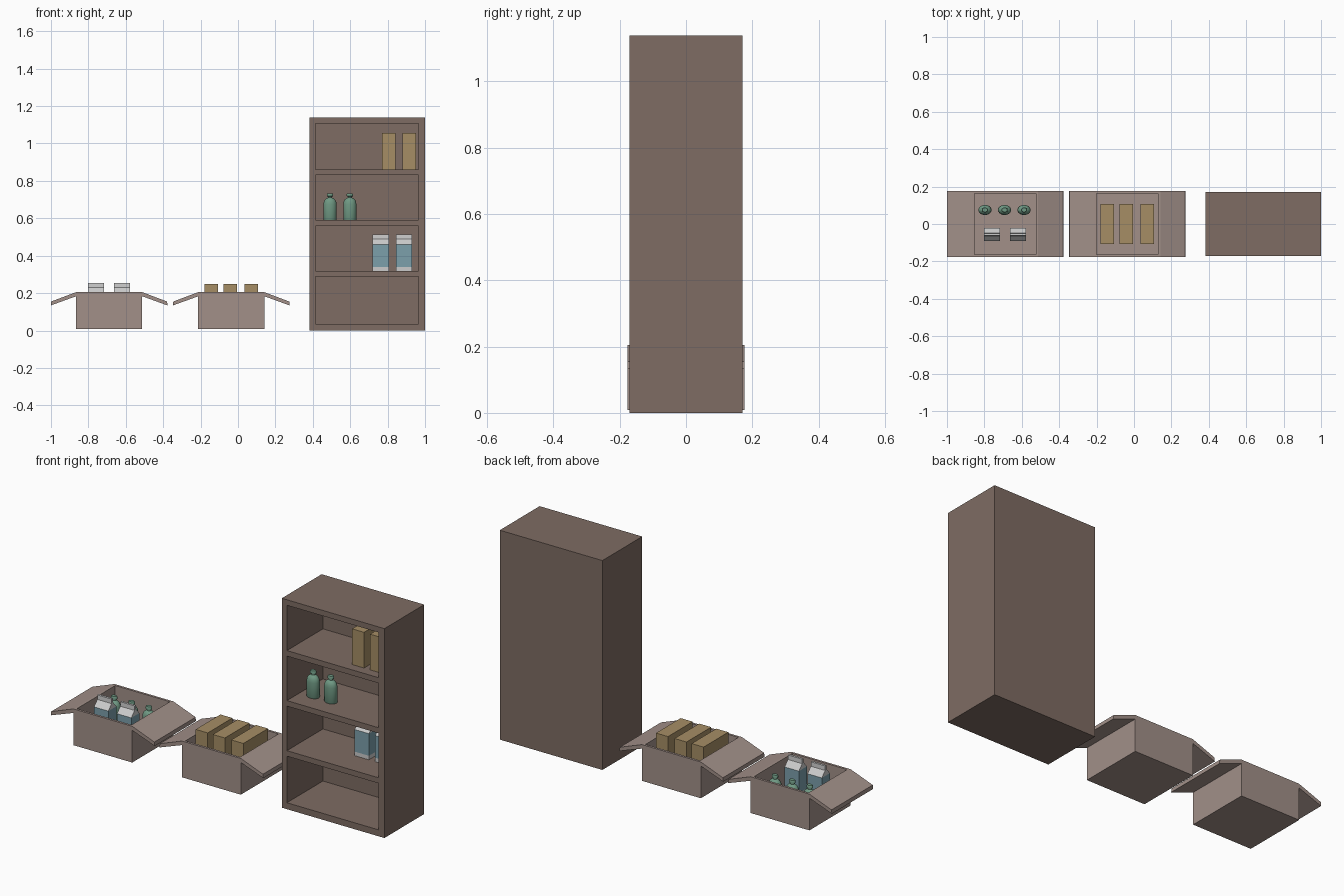
import bpy, bmesh, math

if "Cube" in bpy.data.objects:
    bpy.data.objects.remove(bpy.data.objects["Cube"])


def material(name, rgb):
    m = bpy.data.materials.new(name)
    m.diffuse_color = (*rgb, 1)
    m.use_nodes = True
    m.node_tree.nodes["Principled BSDF"].inputs["Base Color"].default_value = m.diffuse_color
    return m


WOOD = material("dark_wood", (0.21, 0.15, 0.125))
CARD = material("cardboard", (0.36, 0.28, 0.25))
TAN = material("tan_card", (0.38, 0.27, 0.13))
GREEN = material("green_plastic", (0.16, 0.32, 0.23))
BLUE = material("blue_band", (0.20, 0.35, 0.41))
WHITE = material("white_card", (0.65, 0.65, 0.65))


def finish(name, bm, *mats):
    bmesh.ops.recalc_face_normals(bm, faces=bm.faces)
    me = bpy.data.meshes.new(name)
    bm.to_mesh(me)
    bm.free()
    ob = bpy.data.objects.new(name, me)
    bpy.context.collection.objects.link(ob)
    for m in mats:
        me.materials.append(m)
    return ob


def add_box(bm, x0, x1, y0, y1, z0, z1):
    vs = bmesh.ops.create_cube(bm, size=1)["verts"]
    for v in vs:
        v.co.x = x1 if v.co.x > 0 else x0
        v.co.y = y1 if v.co.y > 0 else y0
        v.co.z = z1 if v.co.z > 0 else z0
    return vs


def extrude_profile(bm, pts, vec):
    f = bm.faces.new([bm.verts.new(p) for p in pts])
    r = bmesh.ops.extrude_face_region(bm, geom=[f], use_keep_orig=True)
    bmesh.ops.translate(bm, vec=vec, verts=[v for v in r["geom"] if isinstance(v, bmesh.types.BMVert)])


# Bookcase with four recessed bays
bm = bmesh.new()
add_box(bm, 0.383, 1.0, -0.171, 0.171, 0, 1.138)
bookcase = finish("bookcase", bm, WOOD)
bm = bmesh.new()
for z0, z1 in ((0.035, 0.288), (0.318, 0.56), (0.59, 0.832), (0.862, 1.108)):
    add_box(bm, 0.414, 0.966, -0.3, 0.138, z0, z1)
cutter = finish("bay_cutter", bm, WOOD)
mod = bookcase.modifiers.new("bays", "BOOLEAN")
mod.operation = "DIFFERENCE"
mod.solver = "EXACT"
mod.object = cutter
cutter.hide_render = True
cutter.hide_viewport = True


# Open shipping box with two drooping side flaps
def open_box(name, cx):
    bm = bmesh.new()
    add_box(bm, cx - 0.177, cx + 0.177, -0.177, 0.177, 0.008, 0.205)
    top = max(bm.faces, key=lambda f: f.calc_center_median().z)
    bmesh.ops.inset_region(bm, faces=[top], thickness=0.018)
    r = bmesh.ops.extrude_discrete_faces(bm, faces=[top])
    for v in r["faces"][0].verts:
        v.co.z = 0.055
    # extrude_discrete_faces keeps the cavity open to the inset rim
    finish(name, bm, CARD)
    for side, label in ((-1, "left"), (1, "right")):
        bm = bmesh.new()
        pts = [(cx + side * a, -0.177, z) for a, z in
               ((0.177, 0.205), (0.310, 0.155), (0.312, 0.134), (0.177, 0.183))]
        extrude_profile(bm, pts, (0, 0.354, 0))
        finish(f"{name}_{label}_flap", bm, CARD)


# Tall dry-food packet
def packet(name, cx, y0, z):
    bm = bmesh.new()
    add_box(bm, cx - 0.036, cx + 0.036, y0, y0 + 0.212, z, z + 0.194)
    finish(name, bm, TAN)


# Oval bottle, lathed then flattened front to back
def bottle(name, cx, cy, z):
    prof = [(0, 0), (0.033, 0), (0.035, 0.003), (0.035, 0.085), (0.033, 0.099),
            (0.027, 0.110), (0.018, 0.117), (0.011, 0.120), (0.011, 0.127),
            (0.017, 0.128), (0.017, 0.139), (0.014, 0.143), (0, 0.143)]
    bm = bmesh.new()
    vs = [bm.verts.new((r, 0, h)) for r, h in prof]
    es = [bm.edges.new(p) for p in zip(vs, vs[1:])]
    bmesh.ops.spin(bm, geom=vs + es, cent=(0, 0, 0), axis=(0, 0, 1),
                   angle=math.tau, steps=24)
    bmesh.ops.remove_doubles(bm, verts=bm.verts, dist=1e-5)
    ob = finish(name, bm, GREEN)
    ob.location = (cx, cy, z)
    ob.scale.y = 0.77
    bpy.ops.object.select_all(action="DESELECT")
    ob.select_set(True)
    bpy.context.view_layer.objects.active = ob
    bpy.ops.object.shade_smooth_by_angle(angle=math.radians(40))


# Gable-topped drink carton with a coloured band
def drink_carton(name, cx, cy, z):
    half = [(0.035, 0), (0.035, 0.022), (0.035, 0.142), (0.007, 0.172), (0.006, 0.196)]
    outline = half + [(-y, h) for y, h in reversed(half)]
    bm = bmesh.new()
    extrude_profile(bm, [(cx - 0.043, cy + y, z + h) for y, h in outline], (0.086, 0, 0))
    # cut the end faces at the band limits
    for h in (0.022, 0.142):
        bmesh.ops.bisect_plane(bm, geom=bm.verts[:] + bm.edges[:] + bm.faces[:],
                               plane_co=(0, 0, z + h), plane_no=(0, 0, 1))
    for f in bm.faces:
        h = f.calc_center_median().z - z
        f.material_index = 1 if 0.03 < h < 0.14 else 0
    finish(name, bm, WHITE, BLUE)


open_box("mixed_goods_box", -0.689)
open_box("packet_box", -0.036)

# Box contents
for i, x in enumerate((-0.144, -0.041, 0.070)):
    packet(f"boxed_packet_{i}", x, -0.106, 0.056)
for i, x in enumerate((-0.797, -0.692, -0.588)):
    bottle(f"boxed_bottle_{i}", x, 0.075, 0.056)
for i, x in enumerate((-0.759, -0.621)):
    drink_carton(f"boxed_carton_{i}", x, -0.056, 0.058)

# Shelf contents
for i, x in enumerate((0.806, 0.915)):
    packet(f"shelf_packet_{i}", x, -0.12, 0.862)
for i, x in enumerate((0.492, 0.598)):
    bottle(f"shelf_bottle_{i}", x, -0.057, 0.59)
for i, x in enumerate((0.763, 0.887)):
    drink_carton(f"shelf_carton_{i}", x, 0.008, 0.318)
